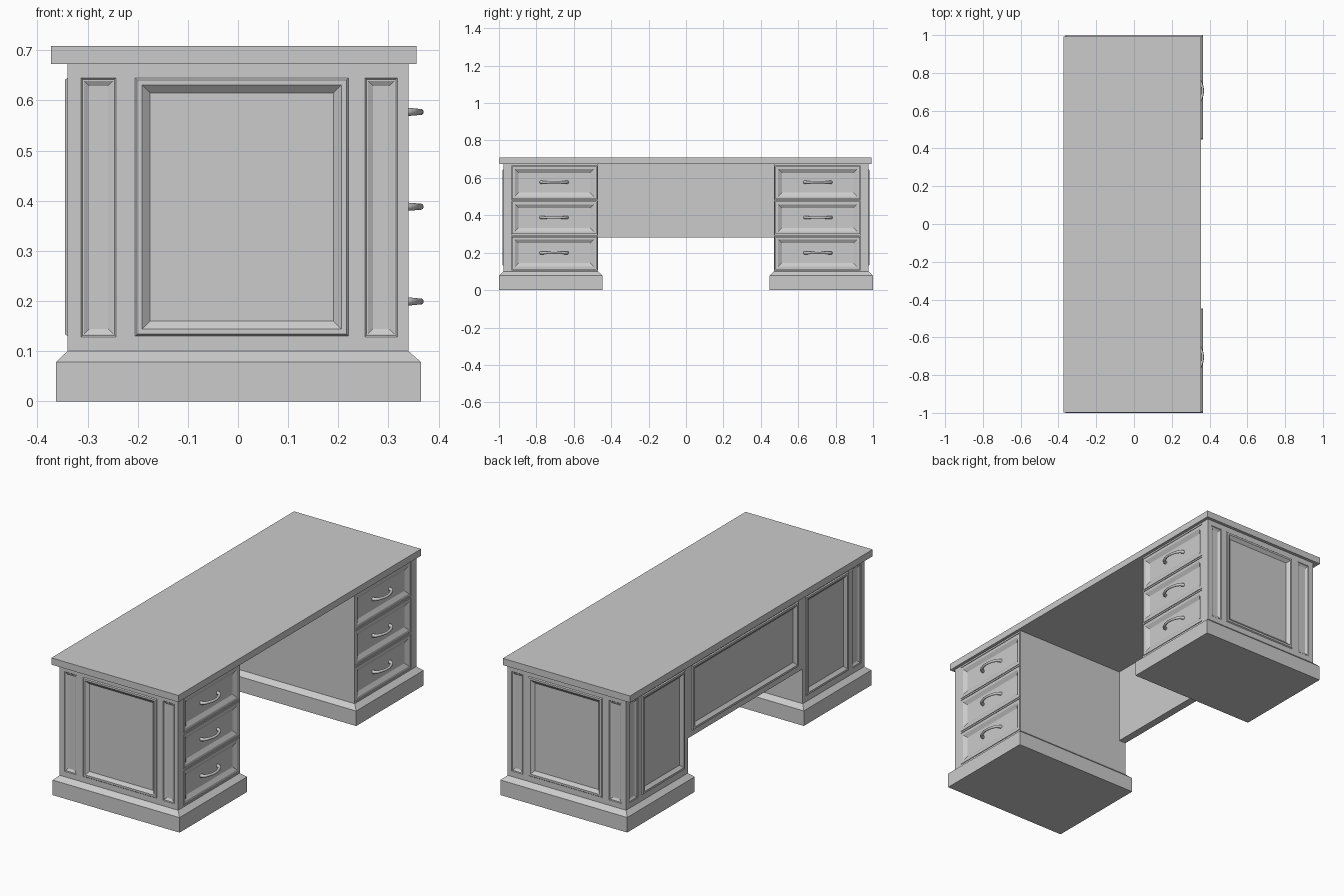
import bpy, bmesh

if "Cube" in bpy.data.objects:
    bpy.data.objects.remove(bpy.data.objects["Cube"])

Y_IN, Y_OUT, XH = 0.471, 0.976, 0.34        # pedestal extents
Z0, Z1 = 0.10, 0.673
MOULDED = [(0, 0), (0.004, 0.005), (0.014, 0.005), (0.03, -0.009)]
FLUTE = [(0, 0), (0.003, -0.003), (0.006, -0.003), (0.016, -0.009)]
OPENING = [(0, 0), (0, -0.018)]
DRAWER = [(0, 0), (0.014, 0), (0.034, -0.012)]


def finish(bm, name, mirror=False):
    bmesh.ops.remove_doubles(bm, verts=bm.verts, dist=1e-5)
    me = bpy.data.meshes.new(name)
    bm.to_mesh(me)
    bm.free()
    ob = bpy.data.objects.new(name, me)
    bpy.context.collection.objects.link(ob)
    if mirror:
        m = ob.modifiers.new("Mirror", 'MIRROR')
        m.use_axis = (False, True, False)
        m.use_mirror_merge = False
    return ob


def side(bm, axis, pos, sign, rect, panels=()):
    """Upright face with profiled panels; panels are (rect, profile), rect is a0, a1, z0, z1."""
    flip = (sign < 0) if axis == 'x' else (sign > 0)

    def quad(pts):
        vs = [bm.verts.new((pos + sign * d, a, z) if axis == 'x' else (a, pos + sign * d, z))
              for a, z, d in pts]
        bm.faces.new(vs[::-1] if flip else vs)

    def corners(r, inset, d):
        a0, a1, z0, z1 = r
        a0, a1, z0, z1 = a0 + inset, a1 - inset, z0 + inset, z1 - inset
        return [(a0, z0, d), (a1, z0, d), (a1, z1, d), (a0, z1, d)]

    aa = sorted({*rect[:2], *(v for r, _ in panels for v in r[:2])})
    zz = sorted({*rect[2:], *(v for r, _ in panels for v in r[2:])})
    for a0, a1 in zip(aa, aa[1:]):
        for z0, z1 in zip(zz, zz[1:]):
            ca, cz = (a0 + a1) / 2, (z0 + z1) / 2
            if not any(r[0] < ca < r[1] and r[2] < cz < r[3] for r, _ in panels):
                quad(corners((a0, a1, z0, z1), 0, 0))
    for r, profile in panels:
        rings = [corners(r, *p) for p in profile]
        for lo, hi in zip(rings, rings[1:]):
            for i in range(4):
                j = (i + 1) % 4
                quad([lo[i], lo[j], hi[j], hi[i]])
        quad(rings[-1])


def cap(bm, x0, x1, y0, y1, z, up):
    vs = [bm.verts.new(p) for p in ((x0, y0, z), (x1, y0, z), (x1, y1, z), (x0, y1, z))]
    bm.faces.new(vs if up else vs[::-1])


def panel_box(name, x, y, z, mirror=False, **panels):
    """Box whose four upright sides may carry panels: front (+x), back (-x), end (+y), inner (-y)."""
    bm = bmesh.new()
    side(bm, 'x', x[1], 1, (*y, *z), panels.get("front", ()))
    side(bm, 'x', x[0], -1, (*y, *z), panels.get("back", ()))
    side(bm, 'y', y[1], 1, (*x, *z), panels.get("end", ()))
    side(bm, 'y', y[0], -1, (*x, *z), panels.get("inner", ()))
    cap(bm, *x, *y, z[1], True)
    cap(bm, *x, *y, z[0], False)
    return finish(bm, name, mirror)


# desk top
panel_box("desk_top", (-0.373, 0.356), (-0.997, 0.992), (Z1, 0.708))

# pedestals with end panels, back panels and drawer openings
drawer_z = [0.108 + 0.188 * i for i in range(3)]
DH, DY0, DY1 = 0.180, 0.476, 0.932
panel_box("pedestal", (-XH, XH), (Y_IN, Y_OUT), (Z0, Z1), True,
          end=[((-0.205, 0.22, 0.13, 0.645), MOULDED),
               ((-0.313, -0.243, 0.128, 0.645), FLUTE),
               ((0.253, 0.318, 0.128, 0.645), FLUTE)],
          back=[((0.496, 0.846, 0.13, 0.645), MOULDED),
                ((0.88, 0.948, 0.128, 0.645), FLUTE)],
          front=[((DY0, DY1, z, z + DH), OPENING) for z in drawer_z])

# drawer fronts
for i, z in enumerate(drawer_z):
    y, zr = (DY0 + 0.003, DY1 - 0.003), (z + 0.003, z + DH - 0.003)
    panel_box(f"drawer_front_{i + 1}", (XH - 0.018, XH), y, zr, True,
              front=[((*y, *zr), DRAWER)])

# plinths with chamfered upper edge
bm = bmesh.new()
rings = []
for z, x0, x1, y0, y1 in ((0, -0.363, 0.365, 0.447, 1), (0.078, -0.363, 0.365, 0.447, 1),
                          (Z0, -XH, XH, Y_IN, Y_OUT)):
    rings.append([bm.verts.new(p) for p in
                  ((x0, y0, z), (x1, y0, z), (x1, y1, z), (x0, y1, z))])
for lo, hi in zip(rings, rings[1:]):
    for i in range(4):
        j = (i + 1) % 4
        bm.faces.new((lo[i], lo[j], hi[j], hi[i]))
bm.faces.new(rings[0][::-1])
bm.faces.new(rings[-1])
finish(bm, "plinth", True)

# modesty panel between the pedestals
panel_box("modesty_panel", (-XH, -0.30), (-Y_IN, Y_IN), (0.28, Z1),
          back=[((-0.435, 0.435, 0.307, 0.645), MOULDED)])

# bowed drawer handles
path = [(0.326, -0.070, 1.3), (0.343, -0.062, 1.15), (0.357, -0.036, 0.95), (0.364, 0, 0.9),
        (0.357, 0.036, 0.95), (0.343, 0.062, 1.15), (0.326, 0.070, 1.3)]
for s in (-1, 1):
    for i in range(3):
        cu = bpy.data.curves.new("drawer_handle", 'CURVE')
        cu.dimensions = '3D'
        cu.bevel_depth, cu.bevel_resolution, cu.use_fill_caps = 0.007, 3, True
        sp = cu.splines.new('BEZIER')
        sp.resolution_u = 4
        sp.bezier_points.add(len(path) - 1)
        for bp, (x, dy, r) in zip(sp.bezier_points, path):
            bp.co = (x, s * 0.705 + dy, 0.199 + 0.189 * i)
            bp.radius = r
            bp.handle_left_type = bp.handle_right_type = 'AUTO'
        bpy.context.collection.objects.link(bpy.data.objects.new("drawer_handle", cu))
